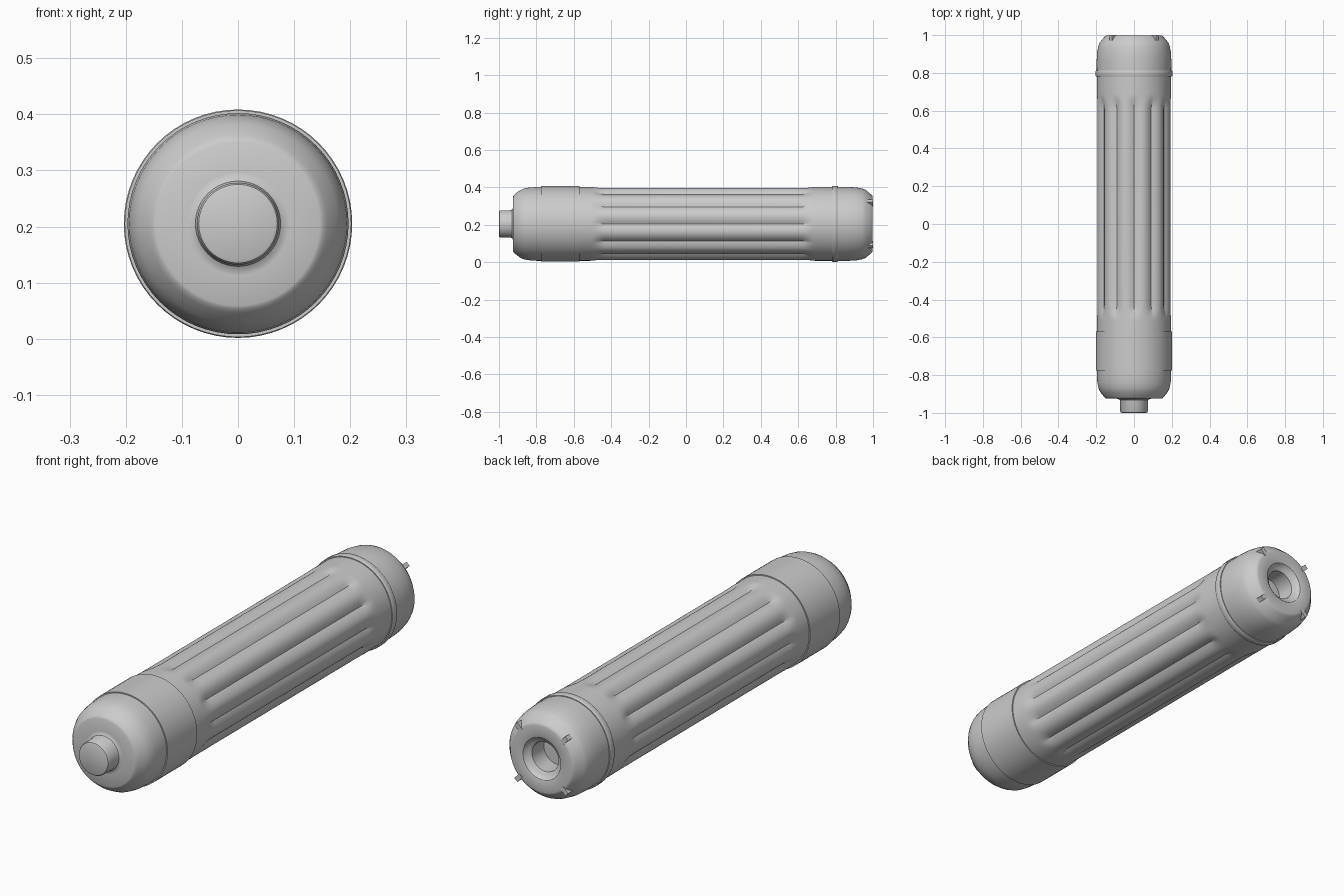
import bpy, bmesh, math
from mathutils import Matrix

if "Cube" in bpy.data.objects:
    bpy.data.objects.remove(bpy.data.objects["Cube"])

AXIS_Z = 0.205          # height of the long axis, which runs along y
TAU = 2 * math.pi

grey = bpy.data.materials.new("light grey")
grey.diffuse_color = (0.6, 0.6, 0.6, 1)
grey.use_nodes = True
grey.node_tree.nodes["Principled BSDF"].inputs["Base Color"].default_value = grey.diffuse_color


def finish(name, bm):
    bmesh.ops.recalc_face_normals(bm, faces=bm.faces)
    mesh = bpy.data.meshes.new(name)
    bm.to_mesh(mesh)
    bm.free()
    mesh.materials.append(grey)
    ob = bpy.data.objects.new(name, mesh)
    bpy.context.collection.objects.link(ob)
    ob.location.z = AXIS_Z
    bpy.ops.object.select_all(action='DESELECT')
    ob.select_set(True)
    bpy.context.view_layer.objects.active = ob
    bpy.ops.object.shade_smooth_by_angle(angle=math.radians(32))
    return ob


def lathe(name, profile, sides=64, shape=None):
    """Sweep (y, radius) points round the y axis; shape(y, angle) lowers the radius."""
    bm = bmesh.new()
    rings = []
    for y, r in profile:
        ring = []
        for i in range(sides):
            a = TAU * i / sides
            q = r - (shape(y, a) if shape else 0)
            ring.append(bm.verts.new((q * math.sin(a), y, q * math.cos(a))))
        rings.append(ring)
    for lo, hi in zip(rings, rings[1:]):
        for i in range(sides):
            j = (i + 1) % sides
            bm.faces.new((lo[i], lo[j], hi[j], hi[i]))
    bm.faces.new(rings[0])
    bm.faces.new(rings[-1])
    return finish(name, bm)


def smooth(t):
    t = min(1, max(0, t))
    return t * t * (3 - 2 * t)


# Grip with twelve creased flutes that fade out at both ends
def flute(y, a):
    fade = smooth((y + 0.51) / 0.08) * smooth((0.69 - y) / 0.08)
    return 0.015 * fade * (1 - abs(math.sin(6 * a)))


stations = [-0.6] + [-0.51 + 0.01 * i for i in range(9)]
stations += [0.61 + 0.01 * i for i in range(9)] + [0.79]
lathe("fluted_grip", [(y, 0.197) for y in stations], 144, flute)

# Front cap with rounded shoulder and stepped button
lathe("front_cap", [
    (-1.0, 0.066), (-0.998, 0.07), (-0.993, 0.073), (-0.94, 0.073),
    (-0.931, 0.076), (-0.926, 0.084), (-0.925, 0.092), (-0.925, 0.146),
    (-0.922, 0.152), (-0.915, 0.159), (-0.89, 0.178), (-0.87, 0.188),
    (-0.84, 0.194), (-0.80, 0.197), (-0.59, 0.197)])

# Thin collar behind the front cap
lathe("front_collar", [(-0.775, 0.196), (-0.775, 0.202),
                       (-0.57, 0.202), (-0.57, 0.196)])

# Raised ring in front of the rear cap
lathe("rear_ring", [(0.78, 0.194), (0.78, 0.201), (0.784, 0.2035),
                    (0.808, 0.2035), (0.812, 0.201), (0.812, 0.194)])

# Rear cap with chamfered edge and stepped blind socket
lathe("rear_cap", [
    (0.785, 0.197), (0.86, 0.198), (0.91, 0.195), (0.945, 0.188),
    (0.96, 0.182), (0.99, 0.157), (0.996, 0.151), (0.998, 0.144),
    (0.998, 0.096), (0.996, 0.091), (0.985, 0.084), (0.979, 0.076),
    (0.976, 0.068), (0.972, 0.064), (0.89, 0.064)])

# Four small lugs on the rear chamfer
bm = bmesh.new()
for k in range(4):
    place = (Matrix.Rotation(TAU * (k + 0.5) / 4, 4, 'Y')
             @ Matrix.Translation((0, 0.985, 0.157))
             @ Matrix.Diagonal((0.02, 0.03, 0.034, 1)))
    bmesh.ops.create_cube(bm, size=1, matrix=place)
finish("rear_lugs", bm)
